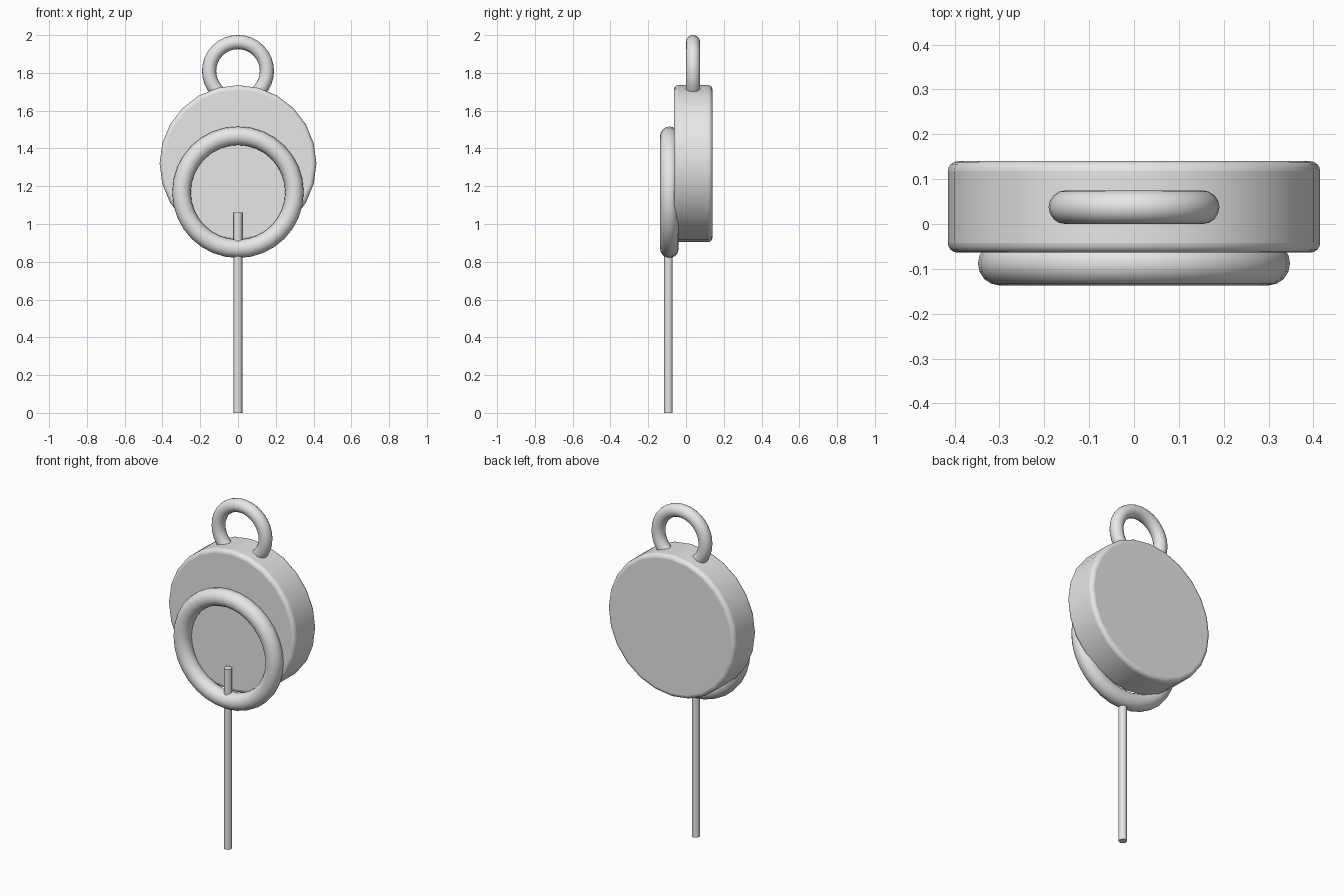
import bpy, math

if "Cube" in bpy.data.objects:
    bpy.data.objects.remove(bpy.data.objects["Cube"])

metal = bpy.data.materials.new("light_grey")
metal.diffuse_color = (0.8, 0.8, 0.8, 1)
metal.use_nodes = True
metal.node_tree.nodes["Principled BSDF"].inputs["Base Color"].default_value = metal.diffuse_color

FACE_FRONT = (math.pi / 2, 0, 0)  # turns a z axis part to face the front


def finish(name, bevel=0.0):
    obj = bpy.context.object
    obj.name = name
    obj.data.materials.append(metal)
    if bevel:
        mod = obj.modifiers.new("rounded_rim", 'BEVEL')
        mod.width = bevel
        mod.segments = 4
        mod.limit_method = 'ANGLE'
        mod.angle_limit = math.radians(40)
    bpy.ops.object.shade_smooth_by_angle(angle=math.radians(40))
    return obj


def cylinder(name, radius, depth, loc, sides, rot=(0, 0, 0), bevel=0.0):
    bpy.ops.mesh.primitive_cylinder_add(vertices=sides, radius=radius, depth=depth,
                                        location=loc, rotation=rot)
    return finish(name, bevel)


def ring(name, major, minor, loc, segments, tube_sides):
    bpy.ops.mesh.primitive_torus_add(major_radius=major, minor_radius=minor,
                                     major_segments=segments, minor_segments=tube_sides,
                                     location=loc, rotation=FACE_FRONT)
    return finish(name)


# Thick round body with a rounded rim
cylinder("body_disc", 0.415, 0.204, (0, 0.038, 1.32), 24, FACE_FRONT, 0.022)

# Hanging loop sunk into the top of the body
ring("hanging_loop", 0.153, 0.0375, (0, 0.0375, 1.81), 32, 16)

# Large ring on the front of the body
ring("front_ring", 0.299, 0.049, (0, -0.088, 1.168), 32, 16)

# Thin rod passing through the bottom of the front ring
cylinder("rod", 0.0225, 1.06, (0, -0.093, 0.53), 12)
